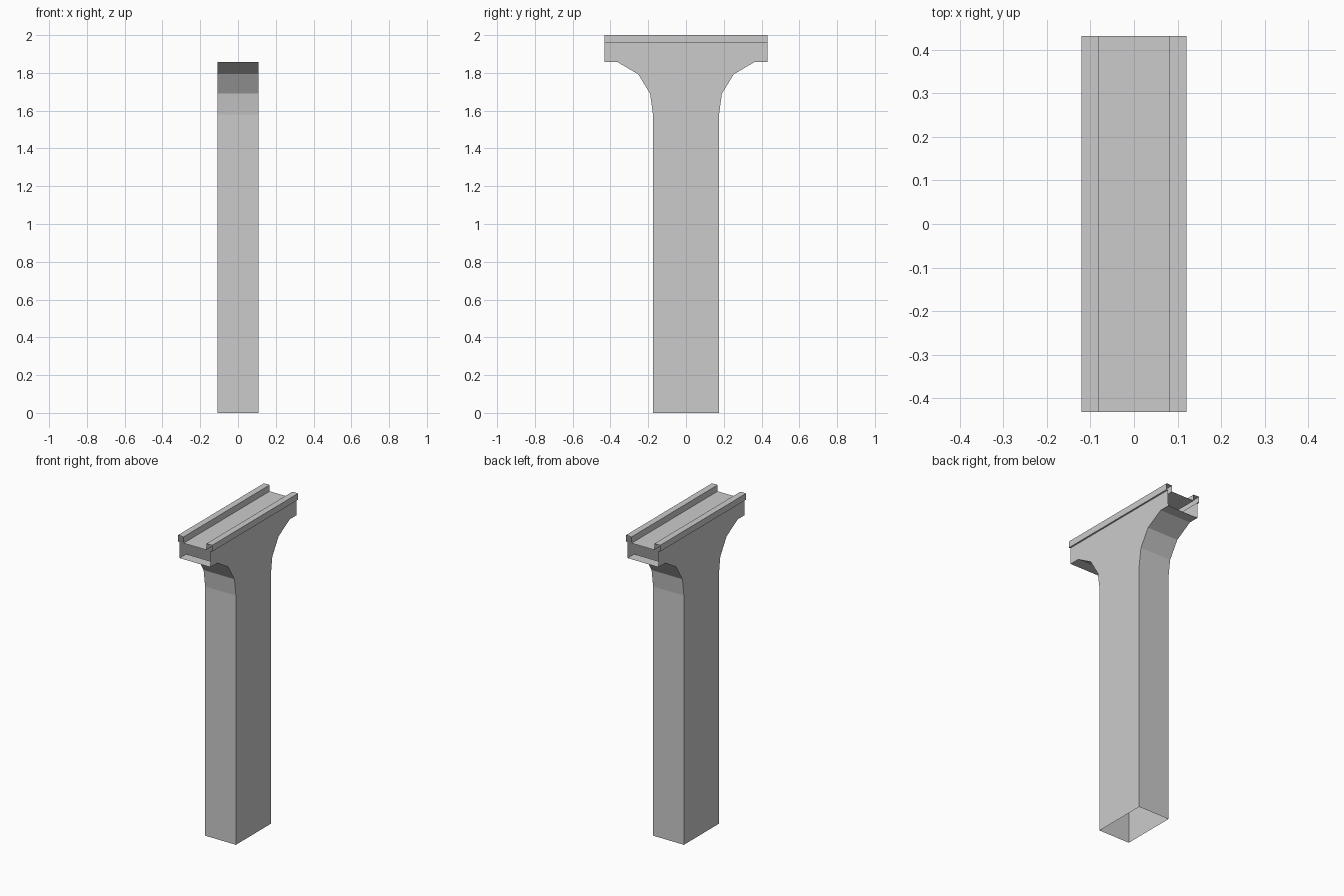
import bpy, bmesh

if "Cube" in bpy.data.objects:
    bpy.data.objects.remove(bpy.data.objects["Cube"])

W = 0.108          # half thickness of the pillar
L = 0.431          # half length of the head
Z_RAIL = 1.96      # underside of the rails


def sweep(bm, pts, place, a, b):
    """Open strip of quads through pts, stretched between a and b."""
    lo = [bm.verts.new(place(p, a)) for p in pts]
    hi = [bm.verts.new(place(p, b)) for p in pts]
    for i in range(len(pts) - 1):
        bm.faces.new((lo[i], lo[i + 1], hi[i + 1], hi[i]))
    return lo, hi


def finish(bm, name):
    bmesh.ops.remove_doubles(bm, verts=bm.verts, dist=1e-5)
    bmesh.ops.recalc_face_normals(bm, faces=bm.faces)
    mesh = bpy.data.meshes.new(name)
    bm.to_mesh(mesh)
    bm.free()
    obj = bpy.data.objects.new(name, mesh)
    bpy.context.collection.objects.link(obj)
    return obj


# Pillar: hollow shaft flaring into the head, open at base and head ends
flare = [(0.175, 0), (0.175, 1.58), (0.19, 1.69), (0.253, 1.793),
         (0.364, 1.858), (L, 1.858)]
bm = bmesh.new()
sides = []
for s in (-1, 1):
    pts = [(s * y, z) for y, z in flare]
    sides.append(sweep(bm, pts, lambda p, x: (x, p[0], p[1]), -W, W))
for k, x in ((0, -W - 0.002), (1, W + 0.002)):
    top = [bm.verts.new((x, y, Z_RAIL)) for y in (L, -L)]
    bm.faces.new(sides[1][k] + top + sides[0][k][::-1])
finish(bm, "pillar")

# Head top: channel floor with a square rail along each long edge
half = [(0.08, Z_RAIL), (0.08, 2.0), (0.12, 2.0), (0.12, Z_RAIL),
        (W + 0.002, Z_RAIL)]
section = [(-x, z) for x, z in reversed(half)] + half
bm = bmesh.new()
sweep(bm, section, lambda p, y: (p[0], y, p[1]), -L, L)
finish(bm, "rail_channel")
